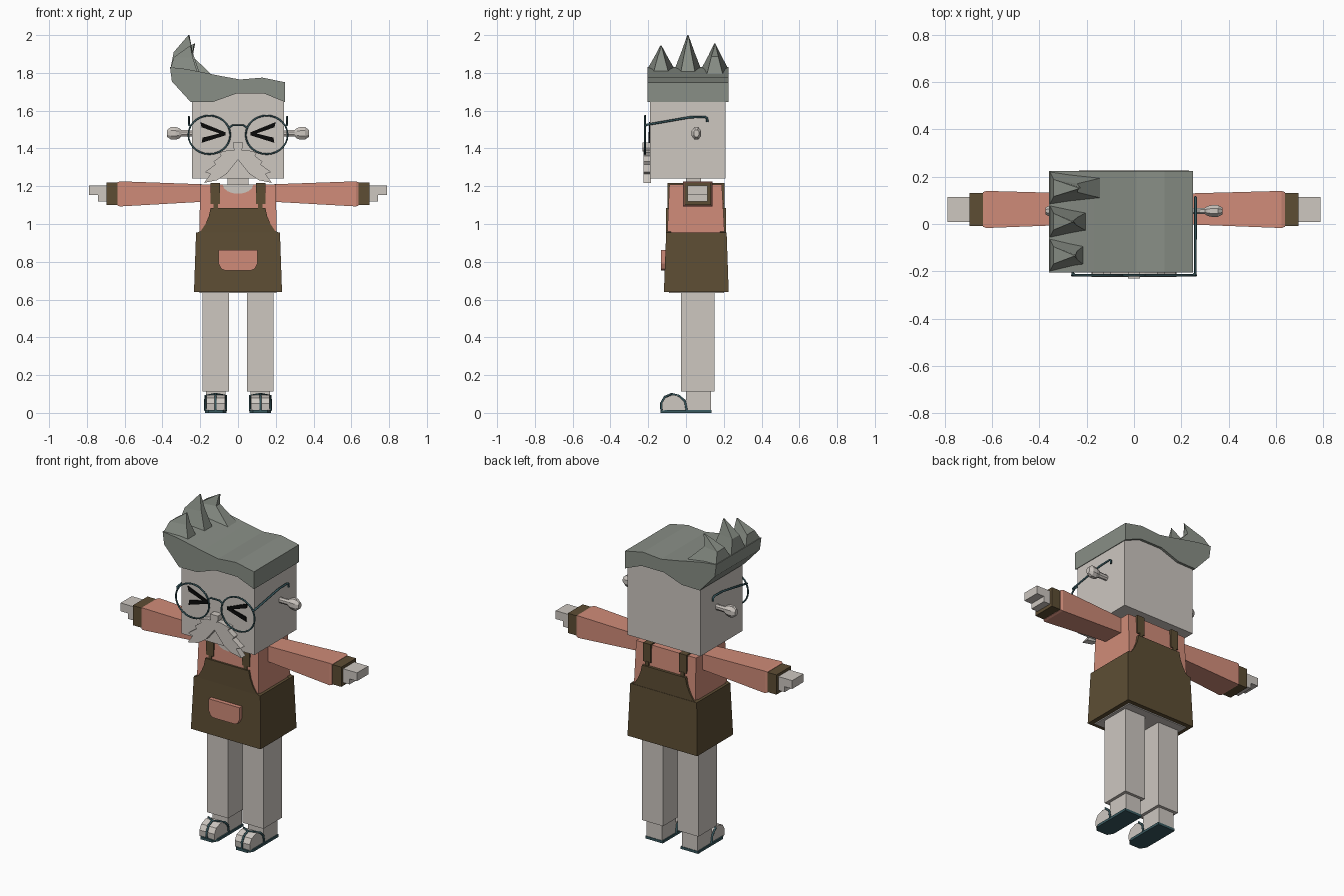
import bpy, bmesh, math
from mathutils import Vector

cube = bpy.data.objects.get("Cube")
if cube:
    bpy.data.objects.remove(cube, do_unlink=True)


def material(name, rgb):
    m = bpy.data.materials.new(name)
    m.use_nodes = True
    m.diffuse_color = (*rgb, 1)
    m.node_tree.nodes["Principled BSDF"].inputs["Base Color"].default_value = (*rgb, 1)
    return m


SKIN = material("pale skin", (0.61, 0.57, 0.53))
HAIR = material("grey hair", (0.25, 0.275, 0.24))
SHIRT = material("salmon cloth", (0.63, 0.26, 0.19))
APRON = material("brown cloth", (0.11, 0.075, 0.034))
TEAL = material("dark teal", (0.04, 0.10, 0.115))
BLACK = material("black", (0.003, 0.003, 0.003))


def link(name, mesh, mat):
    obj = bpy.data.objects.new(name, mesh)
    mesh.materials.clear()
    mesh.materials.append(mat)
    bpy.context.collection.objects.link(obj)
    return obj


def loft(name, rings, mat):
    """Skin matching rings of points and cap both ends."""
    bm = bmesh.new()
    rows = [[bm.verts.new(p) for p in ring] for ring in rings]
    n = len(rows[0])
    for a, b in zip(rows, rows[1:]):
        for i in range(n):
            j = (i + 1) % n
            bm.faces.new((a[i], a[j], b[j], b[i]))
    bm.faces.new(rows[0])
    bm.faces.new(rows[-1])
    bmesh.ops.recalc_face_normals(bm, faces=bm.faces)
    mesh = bpy.data.meshes.new(name)
    bm.to_mesh(mesh)
    bm.free()
    return link(name, mesh, mat)


def rect(x0, x1, y0, y1, z):
    return [(x0, y0, z), (x1, y0, z), (x1, y1, z), (x0, y1, z)]


def box(name, x0, x1, y0, y1, z0, z1, mat):
    return loft(name, [rect(x0, x1, y0, y1, z0), rect(x0, x1, y0, y1, z1)], mat)


def front_prism(name, profile, y0, y1, mat, s=1):
    """Extrude an x-z outline from y0 to y1."""
    return loft(name, [[(s * x, y, z) for x, z in profile] for y in (y0, y1)], mat)


def symmetric(half):
    return half + [(-x, z) for x, z in reversed(half) if x > 0]


def tube(name, points, radius, mat, cyclic=False):
    """A thin round wire through the points."""
    cu = bpy.data.curves.new(name, "CURVE")
    cu.dimensions = "3D"
    cu.bevel_depth = radius
    cu.bevel_resolution = 1
    cu.use_fill_caps = True
    sp = cu.splines.new("POLY")
    sp.points.add(len(points) - 1)
    for p, co in zip(sp.points, points):
        p.co = (*co, 1)
    sp.use_cyclic_u = cyclic
    tmp = bpy.data.objects.new(name + "_path", cu)
    bpy.context.collection.objects.link(tmp)
    dg = bpy.context.evaluated_depsgraph_get()
    mesh = bpy.data.meshes.new_from_object(tmp.evaluated_get(dg))
    bpy.data.objects.remove(tmp, do_unlink=True)
    return link(name, mesh, mat)


# Head, neck and neckline
box("head", -0.243, 0.243, -0.19, 0.21, 1.24, 1.7, SKIN)
box("neck", -0.055, 0.055, 0, 0.08, 1.18, 1.26, SKIN)
scoop = [(0.08 * math.cos(a), 1.208 - 0.048 * math.sin(a))
         for a in (math.pi * i / 8 for i in range(9))]
front_prism("neckline", scoop, -0.094, -0.07, SKIN)

# Hair: swept slab with three spikes on one side
hair_outline = [(0.25, 1.645), (0.14, 1.69), (-0.01, 1.69), (-0.13, 1.647), (-0.25, 1.645),
                (-0.35, 1.755), (-0.36, 1.83), (-0.27, 1.82), (-0.17, 1.80), (-0.10, 1.785),
                (0.01, 1.765), (0.13, 1.775), (0.25, 1.75)]
front_prism("hair", hair_outline, -0.205, 0.225, HAIR)
for i, (y0, y1, top, lean, reach) in enumerate([(-0.205, -0.06, 1.945, -0.25, -0.21),
                                                (-0.06, 0.08, 2.0, -0.26, -0.2),
                                                (0.08, 0.225, 1.955, -0.23, -0.14)]):
    mid, half = (y0 + y1) / 2, (y1 - y0) / 4
    z = 1.82 + (top - 1.82) * 0.5
    loft(f"hair_spike_{i + 1}",
         [[(-0.358, y0, 1.82), (-0.358, y1, 1.82), (reach, y1 - 0.03, 1.79), (reach, y0 + 0.03, 1.79)],
          [(-0.34, mid - half, z), (-0.34, mid + half, z), (-0.24, mid + half / 2, z),
           (-0.24, mid - half / 2, z)],
          rect(lean - 0.003, lean + 0.003, mid - 0.003, mid + 0.003, top)], HAIR)

# Nose and moustache
nose = symmetric([(0.013, 1.385), (0.026, 1.405), (0.026, 1.432)])
front_prism("nose", nose, -0.23, -0.18, SKIN)
whiskers = symmetric([(0, 1.34), (0.06, 1.265), (0.11, 1.232), (0.18, 1.218), (0.145, 1.265),
                      (0.175, 1.275), (0.12, 1.315), (0.13, 1.33), (0.09, 1.36), (0.10, 1.378),
                      (0.045, 1.393)])
front_prism("moustache", whiskers, -0.225, -0.185, SKIN)

# Body, apron skirt and pocket
loft("shirt", [rect(-0.205, 0.205, -0.10, 0.205, 0.94), rect(-0.2, 0.2, -0.088, 0.19, 1.21)], SHIRT)
loft("apron_skirt", [rect(-0.233, 0.233, -0.117, 0.226, 0.64),
                     rect(-0.222, 0.222, -0.105, 0.215, 0.955)], APRON)
box("hips_underside", -0.205, 0.205, -0.09, 0.2, 0.634, 0.66, SKIN)
bib = symmetric([(0.222, 0.95), (0.195, 0.965), (0.172, 1.0), (0.155, 1.04), (0.145, 1.085)])
front_prism("front_bib", bib, -0.105, -0.08, APRON)
front_prism("back_bib", bib, 0.18, 0.213, APRON)
pocket = symmetric([(0.07, 0.755), (0.09, 0.763), (0.103, 0.79), (0.103, 0.862)])
front_prism("pocket", pocket, -0.133, -0.1, SHIRT)

for s, side in ((1, "left"), (-1, "right")):
    # Apron straps
    box(side + "_strap", s * 0.095, s * 0.145, -0.098, 0.203, 1.105, 1.217, APRON)
    box(side + "_strap_link", s * 0.107, s * 0.13, -0.098, 0.205, 1.07, 1.11, APRON)

    # Arms: flared sleeve, cuff and mitten hand
    def section(x, y0, y1, z0, z1):
        return [(s * x, y0, z0), (s * x, y1, z0), (s * x, y1, z1), (s * x, y0, z1)]
    loft(side + "_sleeve", [section(0.18, 0.0, 0.128, 1.118, 1.21),
                            section(0.625, -0.017, 0.14, 1.093, 1.226),
                            section(0.638, -0.012, 0.135, 1.098, 1.221)], SHIRT)
    box(side + "_cuff", s * 0.63, s * 0.697, -0.009, 0.132, 1.1, 1.219, APRON)
    box(side + "_hand", s * 0.69, s * 0.79, 0.008, 0.115, 1.153, 1.203, SKIN)
    box(side + "_palm", s * 0.69, s * 0.74, 0.008, 0.115, 1.12, 1.16, SKIN)

    # Legs, feet and sandals
    box(side + "_leg", s * 0.048, s * 0.188, -0.026, 0.15, 0.113, 0.66, SKIN)
    box(side + "_ankle", s * 0.066, s * 0.17, 0, 0.133, 0.012, 0.12, SKIN)
    toe = [(0.01, 0.012), (-0.125, 0.012), (-0.128, 0.05), (-0.11, 0.08), (-0.07, 0.095),
           (-0.03, 0.09), (0.01, 0.06)]
    loft(side + "_toes", [[(s * x, y, z) for y, z in toe] for x in (0.068, 0.168)], SKIN)
    sole = [(0.06, 0.136), (0.06, -0.1), (0.08, -0.135), (0.155, -0.135), (0.176, -0.1), (0.176, 0.136)]
    loft(side + "_sole", [[(s * x, y, z) for x, y in sole] for z in (0, 0.015)], TEAL)
    for edge, label in ((0.063, "inner"), (0.173, "outer")):
        strap = [(edge, 0.004, 0.012), (edge, -0.005, 0.06), (edge, -0.035, 0.09),
                 (0.118, -0.075, 0.1), (0.118, -0.112, 0.085), (0.118, -0.132, 0.05), (0.118, -0.13, 0.012)]
        tube(f"{side}_{label}_sandal_strap", [(s * x, y, z) for x, y, z in strap], 0.006, TEAL)

    # Ears: knob on a short stalk, turned about x
    ear = [(0.23, 0.017), (0.30, 0.019), (0.312, 0.03), (0.33, 0.036), (0.355, 0.036), (0.375, 0.02)]
    loft(side + "_ear", [[(s * x, 0.055 + 0.75 * r * math.cos(a), 1.48 + r * math.sin(a))
                          for a in (math.tau * (k + 0.5) / 8 for k in range(8))] for x, r in ear], SKIN)

    # Squinting eyes
    front_prism(side + "_eye_upper", [(0.2, 1.54), (0.193, 1.512), (0.065, 1.468), (0.065, 1.485)],
                -0.197, -0.188, BLACK, s)
    front_prism(side + "_eye_lower", [(0.192, 1.43), (0.188, 1.457), (0.065, 1.487), (0.065, 1.47)],
                -0.198, -0.188, BLACK, s)

    # Spectacle rims and temples
    rim = [(s * 0.152 + 0.111 * math.cos(a), -0.217, 1.472 + 0.102 * math.sin(a))
           for a in (math.tau * k / 28 for k in range(28))]
    tube(side + "_rim", rim, 0.005, TEAL, True)
    temple = [(0.25, -0.217, 1.52), (0.26, -0.21, 1.525), (0.26, 0.02, 1.565),
              (0.26, 0.1, 1.567), (0.26, 0.112, 1.56), (0.26, 0.113, 1.54)]
    tube(side + "_temple", [(s * x, y, z) for x, y, z in temple], 0.006, TEAL)

# Spectacle bridge
tube("bridge", [(-0.05, -0.217, 1.508), (-0.03, -0.217, 1.522), (0.03, -0.217, 1.522),
                (0.05, -0.217, 1.508)], 0.005, TEAL)
